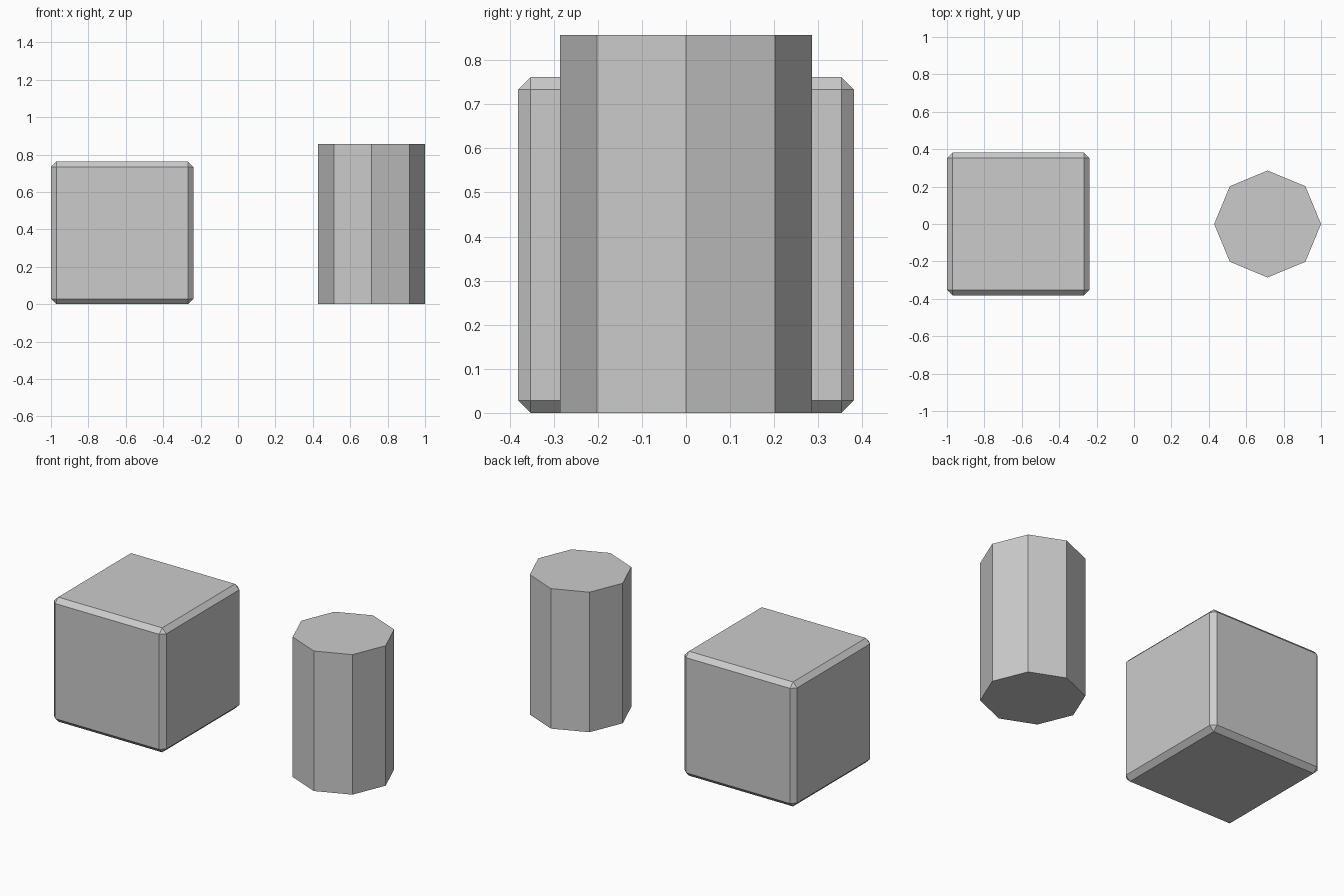
import bpy

if "Cube" in bpy.data.objects:
    bpy.data.objects.remove(bpy.data.objects["Cube"])

U = 2 / 21  # model unit: block is 8 wide, gap 7, prism 6 across

# Chamfered block
side = 8 * U
bpy.ops.mesh.primitive_cube_add(size=side, location=(-1 + side / 2, 0, side / 2))
block = bpy.context.object
block.name = "chamfered_block"
bevel = block.modifiers.new("edge_chamfer", 'BEVEL')
bevel.width = 0.3 * U
bevel.segments = 1

# Eight-sided column
radius, height = 3 * U, 9 * U
bpy.ops.mesh.primitive_cylinder_add(vertices=8, radius=radius, depth=height,
                                    location=(1 - radius, 0, height / 2))
bpy.context.object.name = "octagonal_column"
